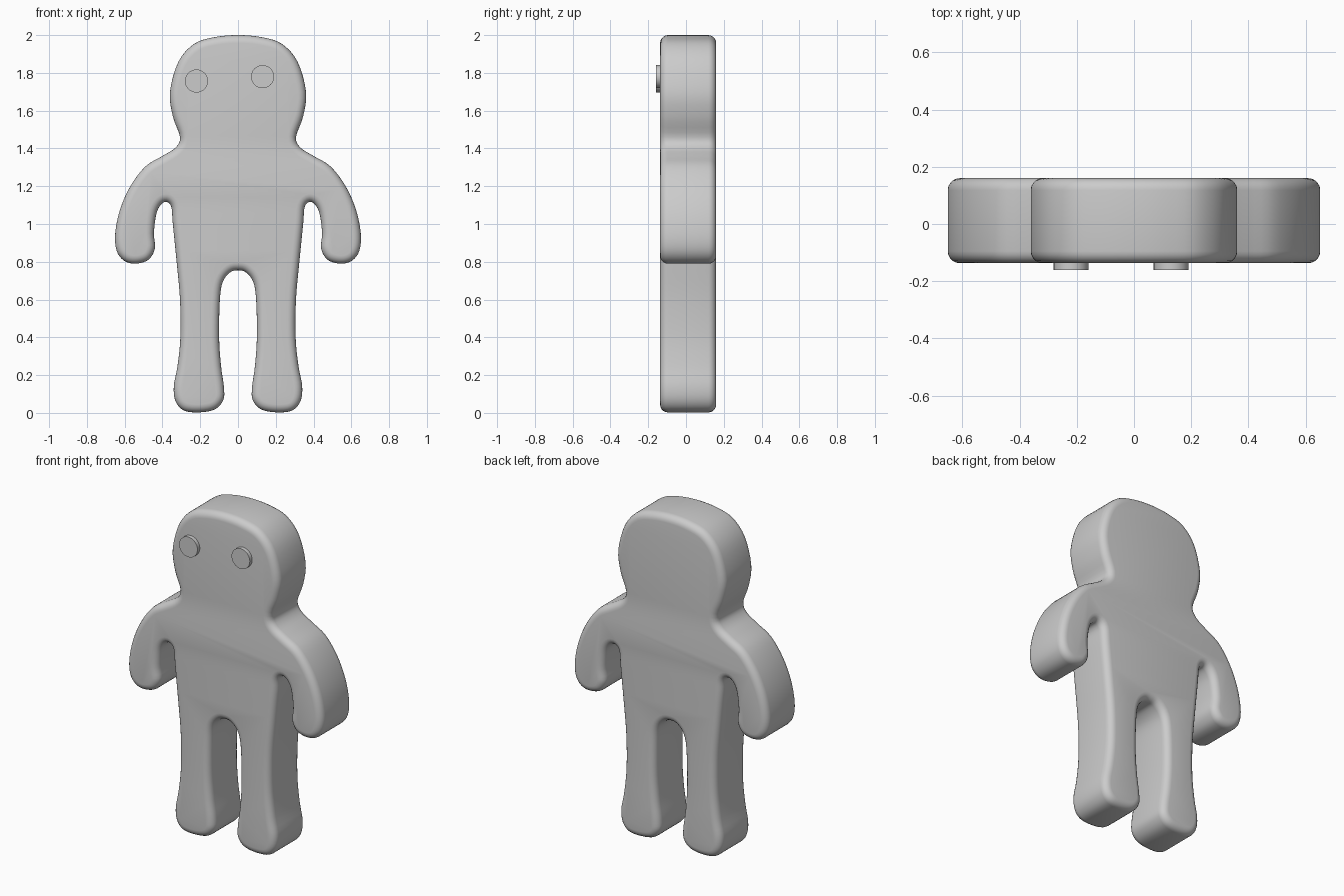
import bpy, bmesh, math
from mathutils import Vector

if "Cube" in bpy.data.objects:
    bpy.data.objects.remove(bpy.data.objects["Cube"])

# Right half of the outline (x, z), from crown to crotch
HALF = [(0, 2.0), (0.12, 1.99), (0.23, 1.955), (0.315, 1.86), (0.36, 1.70),
        (0.345, 1.57), (0.307, 1.46), (0.33, 1.405), (0.40, 1.36), (0.49, 1.305),
        (0.57, 1.20), (0.625, 1.075), (0.65, 0.95), (0.643, 0.86), (0.605, 0.807),
        (0.545, 0.79), (0.475, 0.81), (0.44, 0.87), (0.445, 0.95), (0.433, 1.05),
        (0.41, 1.10), (0.38, 1.117), (0.353, 1.09), (0.345, 1.0), (0.325, 0.8),
        (0.307, 0.6), (0.305, 0.4), (0.32, 0.25), (0.34, 0.14), (0.33, 0.06),
        (0.285, 0.012), (0.2, 0.003), (0.12, 0.02), (0.077, 0.07), (0.075, 0.14),
        (0.09, 0.25), (0.10, 0.4), (0.096, 0.6), (0.08, 0.695), (0.04, 0.745), (0, 0.755)]
FRONT, BACK, R = -0.137, 0.16, 0.042


def smooth_loop(pts, steps):
    """Closed Catmull-Rom curve through the points."""
    n, out = len(pts), []
    for i in range(n):
        a, b, c, d = (pts[(i + k) % n] for k in (-1, 0, 1, 2))
        for s in range(steps):
            t = s / steps
            out.append(0.5 * (2 * b + (c - a) * t + (2 * a - 5 * b + 4 * c - d) * t * t
                              + (3 * b - a - 3 * c + d) * t ** 3))
    return out


def finish(bm, name):
    bmesh.ops.recalc_face_normals(bm, faces=bm.faces)
    me = bpy.data.meshes.new(name)
    bm.to_mesh(me)
    bm.free()
    ob = bpy.data.objects.new(name, me)
    bpy.context.collection.objects.link(ob)
    bpy.ops.object.select_all(action='DESELECT')
    ob.select_set(True)
    bpy.context.view_layer.objects.active = ob
    bpy.ops.object.shade_smooth_by_angle(angle=math.radians(40))
    return ob


# Body: mirrored outline swept front to back with rounded edges
right = [Vector(p) for p in HALF]
left = [Vector((-x, z)) for x, z in HALF[-2:0:-1]]
loop = smooth_loop(right + left, 4)
n = len(loop)
inward = []
for i in range(n):
    t = (loop[(i + 1) % n] - loop[i - 1]).normalized()
    inward.append(Vector((t.y, -t.x)))

angles = [math.pi / 2 * k / 5 for k in range(6)]
section = [(R * (1 - math.sin(a)), FRONT + R * (1 - math.cos(a))) for a in angles]
section += [(R * (1 - math.sin(a)), BACK - R * (1 - math.cos(a))) for a in reversed(angles)]

bm = bmesh.new()
rings = []
for inset, y in section:
    ring = [p + d * inset for p, d in zip(loop, inward)]
    rings.append([bm.verts.new((q.x, y, q.y)) for q in ring])
for a, b in zip(rings, rings[1:]):
    for i in range(n):
        j = (i + 1) % n
        bm.faces.new((a[i], a[j], b[j], b[i]))
bm.faces.new(rings[0])
bm.faces.new(rings[-1])
finish(bm, "body")

# Eyes: two small discs, slightly uneven in placement
for name, x, z in (("eye_left", -0.22, 1.757), ("eye_right", 0.13, 1.78)):
    bpy.ops.mesh.primitive_cylinder_add(vertices=32, radius=0.061, depth=0.04,
                                        location=(x, -0.14, z),
                                        rotation=(math.pi / 2, 0, 0))
    bpy.context.object.name = name
    bpy.ops.object.shade_smooth_by_angle(angle=math.radians(30))
